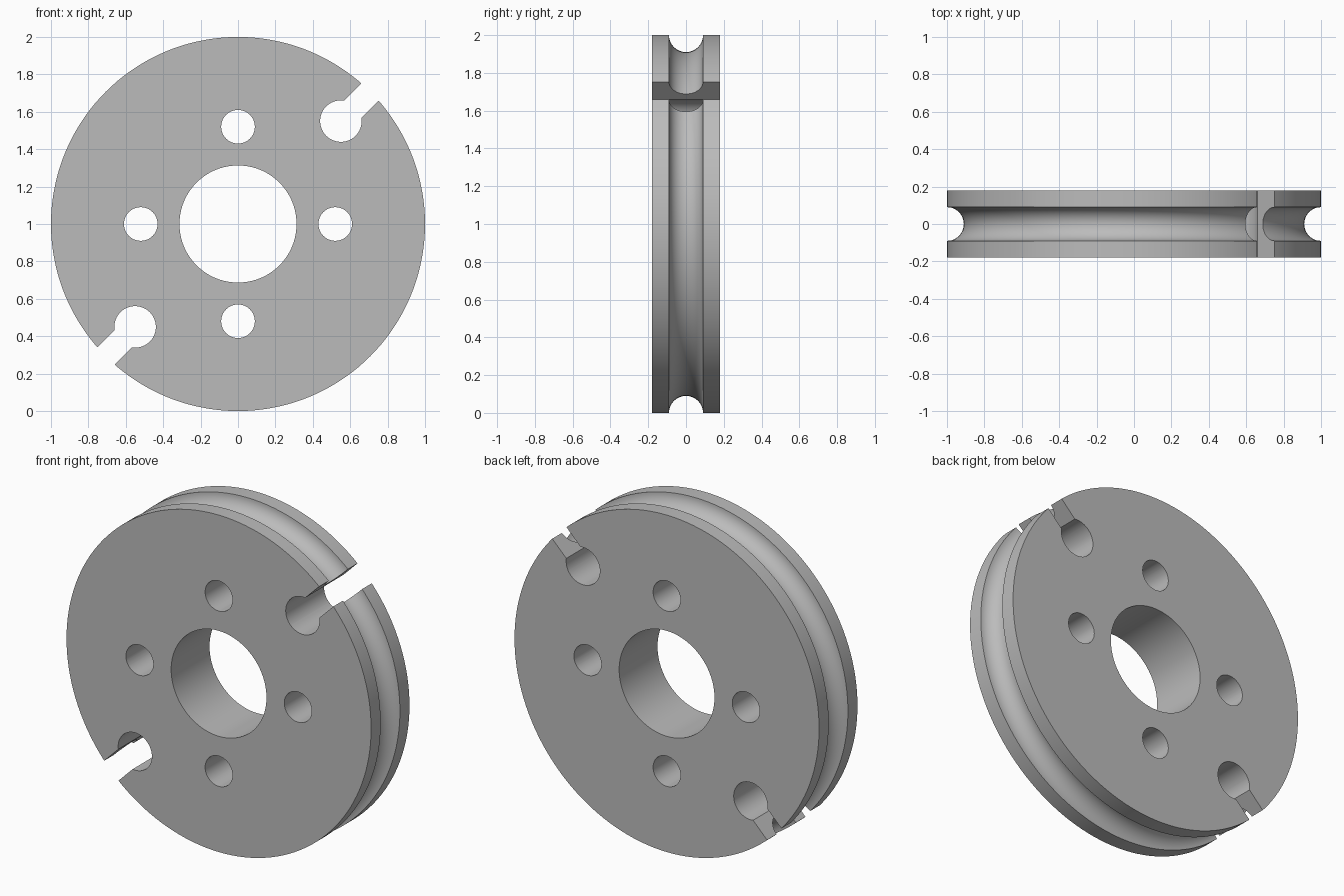
import bpy, bmesh
from math import pi, sin, cos, asin, radians
from mathutils import Matrix, Vector

cube = bpy.data.objects.get("Cube")
if cube:
    bpy.data.objects.remove(cube, do_unlink=True)

RADIUS, HALF_WIDTH, GROOVE = 1.0, 0.18, 0.09
BORE, CENTRE = 0.313, Vector((0, 0, 1))

grey = bpy.data.materials.new("grey metal")
grey.use_nodes = True
colour = (0.5, 0.5, 0.5, 1)
grey.diffuse_color = colour
grey.node_tree.nodes["Principled BSDF"].inputs["Base Color"].default_value = colour


def make_object(name, bm):
    bmesh.ops.recalc_face_normals(bm, faces=bm.faces)
    mesh = bpy.data.meshes.new(name)
    bm.to_mesh(mesh)
    bm.free()
    mesh.materials.append(grey)
    obj = bpy.data.objects.new(name, mesh)
    bpy.context.collection.objects.link(obj)
    return obj


def arc(radius, start, end, steps):
    angles = [start + (end - start) * i / steps for i in range(steps + 1)]
    return [(radius * cos(a), radius * sin(a)) for a in angles]


def cutter(name, outline, distance, angle):
    """Extrude an outline through the disc, placed at a polar position."""
    bm = bmesh.new()
    face = bm.faces.new([bm.verts.new((x, -0.4, z)) for x, z in outline])
    top = bmesh.ops.extrude_face_region(bm, geom=[face])["geom"]
    bmesh.ops.translate(bm, vec=(0, 0.8, 0),
                        verts=[v for v in top if isinstance(v, bmesh.types.BMVert)])
    bmesh.ops.translate(bm, vec=(distance, 0, 0), verts=bm.verts)
    turn = Matrix.Translation(CENTRE) @ Matrix.Rotation(-angle, 4, 'Y')
    bmesh.ops.transform(bm, matrix=turn, verts=bm.verts)
    obj = make_object(name, bm)
    obj.hide_render = True
    return obj


# Disc with a round groove in the rim and a central bore, turned from one profile
groove = [(RADIUS - y, z) for y, z in arc(GROOVE, -pi / 2, pi / 2, 24)]
profile = ([(BORE, -HALF_WIDTH), (RADIUS, -HALF_WIDTH)] + groove
           + [(RADIUS, HALF_WIDTH), (BORE, HALF_WIDTH)])
bm = bmesh.new()
ring = [bm.verts.new((r, y, 1)) for r, y in profile]
edges = [bm.edges.new((a, b)) for a, b in zip(ring, ring[1:] + ring[:1])]
bmesh.ops.spin(bm, geom=ring + edges, cent=CENTRE, axis=(0, 1, 0),
               angle=2 * pi, steps=144, use_merge=True)
bmesh.ops.remove_doubles(bm, verts=bm.verts, dist=0.0001)
disc = make_object("grooved_disc", bm)

# Four bolt holes, and two keyhole slots open to the rim
cutters = [cutter("bolt_hole", arc(0.09, 0, 2 * pi, 48)[:-1], 0.52, i * pi / 2)
           for i in range(4)]
half_slot, hole = 0.066, 0.111
mouth = asin(half_slot / hole)
keyhole = arc(hole, mouth, 2 * pi - mouth, 48) + [(0.5, -half_slot), (0.5, half_slot)]
cutters += [cutter("keyhole_slot", keyhole, 0.778, pi / 4 + i * pi) for i in range(2)]

for tool in cutters:
    mod = disc.modifiers.new(tool.name, 'BOOLEAN')
    mod.operation, mod.solver, mod.object = 'DIFFERENCE', 'EXACT', tool

# Bake the cuts and clear the cutters away
bpy.context.view_layer.update()
graph = bpy.context.evaluated_depsgraph_get()
cut_mesh = bpy.data.meshes.new_from_object(disc.evaluated_get(graph))
disc.modifiers.clear()
disc.data = cut_mesh
for tool in cutters:
    bpy.data.objects.remove(tool, do_unlink=True)

# Smooth curved walls, keep the rims crisp
bpy.ops.object.select_all(action='DESELECT')
disc.select_set(True)
bpy.context.view_layer.objects.active = disc
bpy.ops.object.shade_smooth_by_angle(angle=radians(30))
